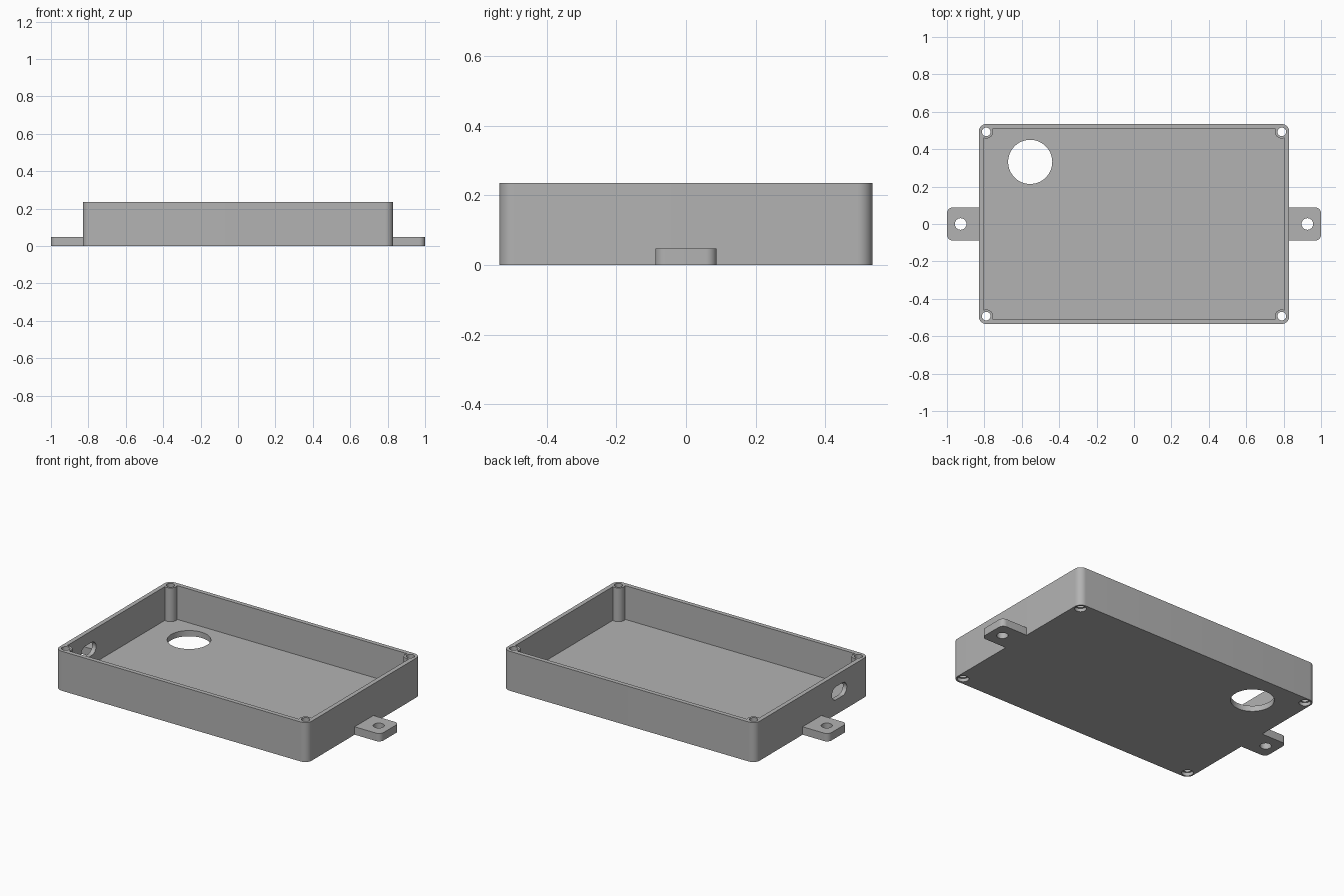
import bpy, bmesh
from math import sin, cos, pi
from mathutils import Matrix

cube = bpy.data.objects.get("Cube")
if cube:
    bpy.data.objects.remove(cube, do_unlink=True)

# Main dimensions
HX, HY, HEIGHT = 0.83, 0.535, 0.235
WALL, FLOOR, CORNER = 0.026, 0.034, 0.042
TAB_HALF, TAB_HEIGHT = 0.088, 0.047
POST_X, POST_Y = 0.79, 0.493

grey = bpy.data.materials.new("plain grey")
grey.use_nodes = True
colour = (0.45, 0.45, 0.45, 1)
grey.diffuse_color = colour
grey.node_tree.nodes["Principled BSDF"].inputs["Base Color"].default_value = colour


def rounded_rect(x0, x1, y0, y1, radii, steps=10):
    """Outline anticlockwise; radii go +x+y, -x+y, -x-y, +x-y."""
    points = []
    corners = [(x1, y1, -1, -1), (x0, y1, 1, -1), (x0, y0, 1, 1), (x1, y0, -1, 1)]
    for k, ((x, y, sx, sy), r) in enumerate(zip(corners, radii)):
        if r == 0:
            points.append((x, y))
            continue
        for i in range(steps + 1):
            a = (k + i / steps) * pi / 2
            points.append((x + sx * r + r * cos(a), y + sy * r + r * sin(a)))
    return points


def circle(x, y, r, sides=40):
    return [(x + r * cos(2 * pi * i / sides), y + r * sin(2 * pi * i / sides))
            for i in range(sides)]


def prism(name, outline, z0, z1):
    bm = bmesh.new()
    base = bm.faces.new([bm.verts.new((x, y, z0)) for x, y in outline])
    up = bmesh.ops.extrude_face_region(bm, geom=[base])["geom"]
    bmesh.ops.translate(bm, vec=(0, 0, z1 - z0),
                        verts=[v for v in up if isinstance(v, bmesh.types.BMVert)])
    bmesh.ops.remove_doubles(bm, verts=bm.verts, dist=1e-6)
    bmesh.ops.recalc_face_normals(bm, faces=bm.faces)
    mesh = bpy.data.meshes.new(name)
    bm.to_mesh(mesh)
    bm.free()
    mesh.materials.append(grey)
    obj = bpy.data.objects.new(name, mesh)
    bpy.context.collection.objects.link(obj)
    return obj


def select(obj):
    bpy.ops.object.select_all(action="DESELECT")
    obj.select_set(True)
    bpy.context.view_layer.objects.active = obj


def combine(obj, tool, operation="DIFFERENCE"):
    """Apply a boolean and discard the tool."""
    select(obj)
    mod = obj.modifiers.new("combine", "BOOLEAN")
    mod.operation, mod.object, mod.solver = operation, tool, "EXACT"
    bpy.ops.object.modifier_apply(modifier=mod.name)
    bpy.data.objects.remove(tool, do_unlink=True)


def smooth(obj):
    select(obj)
    bpy.ops.object.shade_smooth_by_angle(angle=pi / 6)


# Open tray with rounded outer corners
tray = prism("tray", rounded_rect(-HX, HX, -HY, HY, [CORNER] * 4), 0, HEIGHT)
ix, iy = HX - WALL, HY - WALL
combine(tray, prism("cavity", rounded_rect(-ix, ix, -iy, iy, [CORNER - WALL] * 4),
                    FLOOR, HEIGHT + 0.1))

# Corner screw posts with through holes and wider recesses underneath
for sx in (-1, 1):
    for sy in (-1, 1):
        x, y = sx * POST_X, sy * POST_Y
        combine(tray, prism("post", circle(x, y, 0.036), FLOOR / 2, HEIGHT), "UNION")
        combine(tray, prism("screw_hole", circle(x, y, 0.023), -0.1, HEIGHT + 0.1))
        combine(tray, prism("screw_recess", circle(x, y, 0.032), -0.1, 0.02))

# Large round opening in the floor
combine(tray, prism("floor_opening", circle(-0.555, 0.332, 0.118, 72), -0.1, 0.1))

# Cable slot through the side wall
slot = prism("cable_slot", rounded_rect(-0.039, 0.039, -0.07, 0.07, [0.0389] * 4),
             -0.05, 0.05)
slot.data.transform(Matrix.Translation((-HX, -0.257, 0.127)) @ Matrix.Rotation(pi / 2, 4, "Y"))
combine(tray, slot)
smooth(tray)

# Mounting tabs on both ends
for side, sx in (("left", 1), ("right", -1)):
    r = 0.03
    if sx > 0:
        outline = rounded_rect(HX, 1, -TAB_HALF, TAB_HALF, [r, 0, 0, r])
    else:
        outline = rounded_rect(-1, -HX, -TAB_HALF, TAB_HALF, [0, r, r, 0])
    tab = prism(side + "_mounting_tab", outline, 0, TAB_HEIGHT)
    combine(tab, prism("tab_hole", circle(sx * 0.927, 0, 0.031), -0.1, 0.1))
    smooth(tab)
